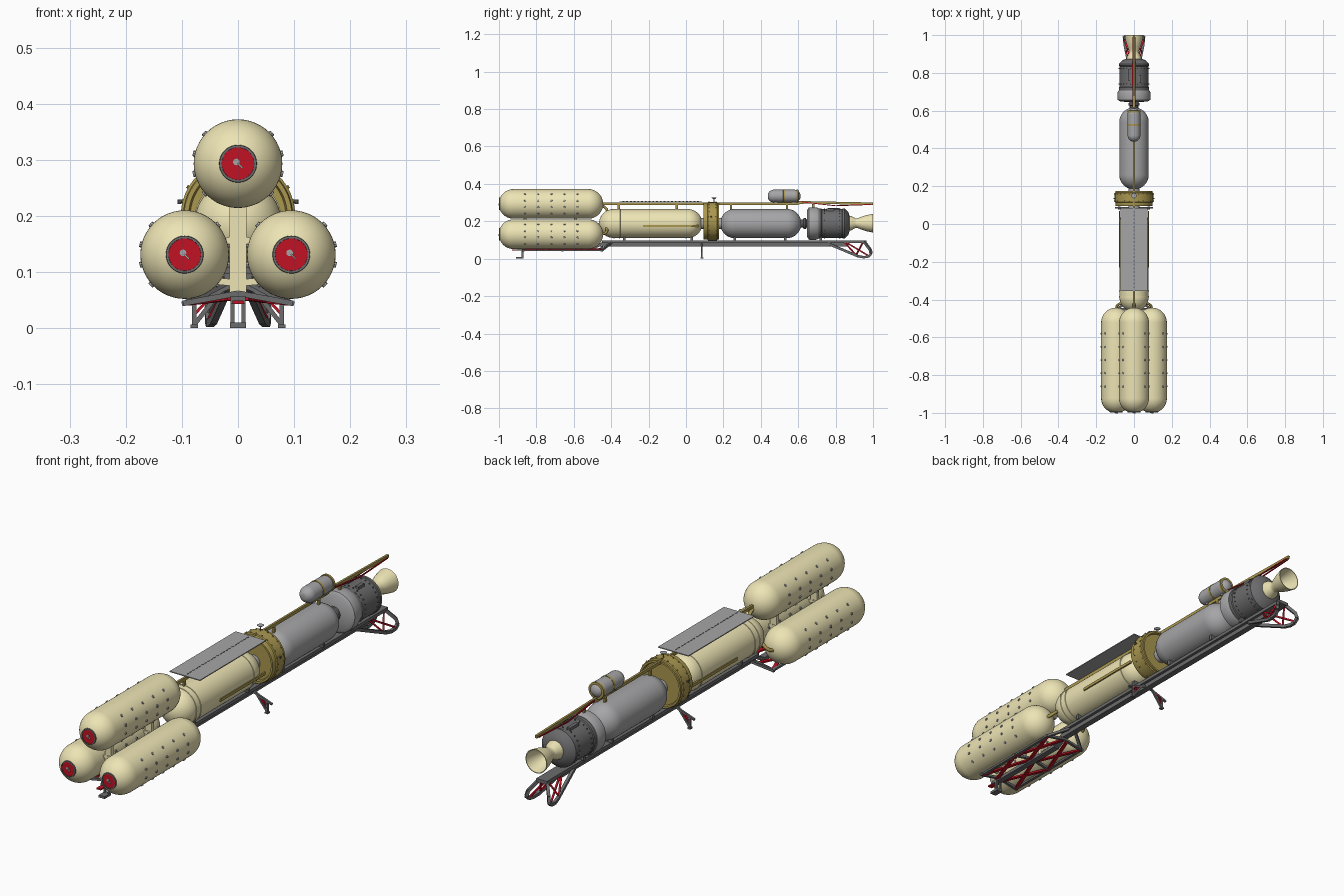
import bpy, bmesh
from math import sin, cos, pi, radians, sqrt
from mathutils import Vector, Matrix

if "Cube" in bpy.data.objects:
    bpy.data.objects.remove(bpy.data.objects["Cube"])

def material(name, col):
    m = bpy.data.materials.new(name)
    m.diffuse_color = (*col, 1)
    m.use_nodes = True
    m.node_tree.nodes["Principled BSDF"].inputs["Base Color"].default_value = m.diffuse_color
    return m

CREAM = material("cream", (.85, .78, .46))
OLIVE = material("olive", (.40, .31, .08))
RED = material("red", (.54, .006, .018))
SILVER = material("silver", (.38, .38, .39))
DARK = material("dark_grey", (.15, .15, .155))

def finish(name, bm, mat):
    bmesh.ops.remove_doubles(bm, verts=bm.verts, dist=1e-5)
    bmesh.ops.recalc_face_normals(bm, faces=bm.faces)
    me = bpy.data.meshes.new(name)
    bm.to_mesh(me)
    bm.free()
    ob = bpy.data.objects.new(name, me)
    bpy.context.collection.objects.link(ob)
    me.materials.append(mat)
    bpy.context.view_layer.objects.active = ob
    ob.select_set(True)
    bpy.ops.object.shade_smooth_by_angle(angle=radians(32))
    ob.select_set(False)
    return ob

def lathe(name, prof, x, z, mat, n=48):
    """Revolve (radius, y) pairs about a line parallel to y."""
    bm = bmesh.new()
    rings = [[bm.verts.new((x + r * cos(2 * pi * i / n), y, z + r * sin(2 * pi * i / n)))
              for i in range(n)] for r, y in prof]
    for a, b in zip(rings, rings[1:]):
        for i in range(n):
            j = (i + 1) % n
            bm.faces.new((a[i], a[j], b[j], b[i]))
    return finish(name, bm, mat)

def bars(name, segs, w, h, mat, sides=0):
    """Box bars (or round rods when sides is set) between pairs of points."""
    bm = bmesh.new()
    for a, b in segs:
        a, b = Vector(a), Vector(b)
        d = b - a
        if sides:
            M = Matrix.Translation((a + b) / 2) @ d.to_track_quat('Z', 'Y').to_matrix().to_4x4()
            bmesh.ops.create_cone(bm, cap_ends=True, segments=sides, radius1=w, radius2=h,
                                  depth=d.length, matrix=M)
        else:
            M = (Matrix.Translation((a + b) / 2) @ d.to_track_quat('Y', 'Z').to_matrix().to_4x4()
                 @ Matrix.Diagonal((w, d.length, h, 1)))
            bmesh.ops.create_cube(bm, size=1, matrix=M)
    bmesh.ops.recalc_face_normals(bm, faces=bm.faces)
    return finish(name, bm, mat)

def pipe(name, pts, r, mat):
    cu = bpy.data.curves.new(name, 'CURVE')
    cu.dimensions = '3D'
    cu.bevel_depth, cu.bevel_resolution, cu.use_fill_caps = r, 2, True
    sp = cu.splines.new('BEZIER')
    sp.bezier_points.add(len(pts) - 1)
    for p, co in zip(sp.bezier_points, pts):
        p.co = co
        p.handle_left_type = p.handle_right_type = 'AUTO'
    cu.materials.append(mat)
    ob = bpy.data.objects.new(name, cu)
    bpy.context.collection.objects.link(ob)

def mirror(segs):
    flip = lambda p: (-p[0], p[1], p[2])
    return segs + [(flip(a), flip(b)) for a, b in segs]

def chain(pts):
    return list(zip(pts, pts[1:]))

def capsule(r, y0, y1, cut=0.0, e=1.0):
    """Capsule profile; cut leaves a flat front disc of that radius, e squashes the domes."""
    off = sqrt(r * r - cut * cut) * e
    c0, c1 = y0 + off, y1 - r * e
    p = [(0, y0)] if cut else []
    for i in range(15):
        t = i / 14 * pi / 2
        if r * sin(t) >= cut:
            p.append((r * sin(t), c0 - r * e * cos(t)))
    if cut:
        p.insert(1, (cut, y0))
    return p + [(r * cos(i / 14 * pi / 2), c1 + r * e * sin(i / 14 * pi / 2)) for i in range(15)]

# Three front tanks with red end caps and rows of studs
for k, (x, z) in {"top": (0, .293), "left": (-.095, .131), "right": (.095, .131)}.items():
    lathe(k + "_front_tank", capsule(.079, -.994, -.443, .033), x, z, CREAM)
    lathe(k + "_cap_rim", [(.028, -.992), (.029, -.999), (.033, -.999), (.034, -.99)], x, z, DARK)
    lathe(k + "_red_cap", [(0, -.9975), (.03, -.9975), (.03, -.99)], x, z, RED)
    bars(k + "_cap_fitting", [((x + .008, -.9985, z - .008), (x - .001, -.9985, z + .001))], .010, .003, SILVER)
    bars(k + "_cap_valve", [((x - .003, -1, z + .003), (x - .003, -.996, z + .003))], .006, .006, SILVER, 12)
    studs = []
    for a in (-42, -13, 13, 42, 138, 167, 193, 222):
        c, s = cos(radians(a)), sin(radians(a))
        for y in (-.86, -.79, -.72, -.65, -.58):
            studs.append(((x + .077 * c, y, z + .077 * s), (x + .0825 * c, y, z + .0825 * s)))
    bars(k + "_studs", studs, .006, .005, SILVER, 8)

# Posts and arms carrying the front tanks
posts, arms = [], []
for y in (-.86, -.59):
    posts.append(((0, y, .05), (0, y, .225)))
    arms += mirror([((0, y, .08), (.05, y, .085)), ((0, y, .16), (.04, y, .15))])
bars("tank_posts", posts, .03, .016, CREAM)
bars("tank_arms", arms, .02, .012, CREAM)
for s in (-1, 1):
    pipe("feed_pipe", [(s * .095, -.45, .131), (s * .085, -.428, .14), (s * .055, -.425, .165), (s * .03, -.44, .18)], .007, OLIVE)
pipe("top_feed_pipe", [(0, -.45, .285), (0, -.425, .265), (0, -.42, .235)], .007, OLIVE)

# Main cream tank with bands and side conduit
ZC = .188
lathe("main_tank", capsule(.077, -.465, .087), 0, ZC, CREAM)
for y in (-.385, -.355, .0):
    lathe("main_tank_band", [(.076, y - .004), (.079, y - .003), (.079, y + .003), (.076, y + .004)], 0, ZC, CREAM)
bars("side_conduits", mirror([((.077, -.23, .175), (.077, .07, .175))]), .007, .012, OLIVE)

# Ring bulkhead between the tanks
lathe("ring_bulkhead", [(0, .105), (.085, .105), (.088, .094), (.096, .094), (.098, .1), (.098, .114), (.102, .117),
      (.102, .165), (.098, .168), (.098, .176), (.09, .176), (.087, .166), (0, .166)], 0, .2, OLIVE, 64)
lathe("tank_joint", [(.03, .08), (.03, .2)], 0, ZC, SILVER)
bars("ring_studs", [((.101 * cos(t), y, .2 + .101 * sin(t)), (.105 * cos(t), y, .2 + .105 * sin(t)))
     for t in [i * pi / 12 for i in range(-3, 16)] for y in (.122, .16)], .003, .003, OLIVE, 6)
bars("ring_knobs", mirror([((.098, .135, .225), (.107, .135, .225)), ((.105, .135, .221), (.105, .135, .229))]), .003, .003, DARK, 8)
bars("antenna_mast", [((0, .15, .29), (0, .15, .322))], .002, .002, SILVER, 8)
bars("antenna_dish", [((0, .15, .32), (0, .15, .326))], .006, .014, SILVER, 20)

# Grey tank
lathe("rear_tank", capsule(.078, .183, .617), 0, ZC, SILVER)

# Engine: neck, flange, body and nozzle
lathe("engine_neck", [(.02, .6), (.022, .625), (.03, .63), (.03, .64), (.022, .645), (.022, .67)], 0, ZC, DARK)
lathe("engine_flange", [(0, .645), (.072, .648), (.086, .657), (.087, .663), (.087, .695), (.082, .708), (0, .708)], 0, ZC, SILVER, 64)
lathe("engine_body", [(.08, .70), (.08, .722), (.077, .726), (.077, .835), (.08, .838), (.08, .848), (.06, .868), (.035, .876), (0, .876)],
      0, ZC, DARK, 64)
bars("engine_bolts", [((.076 * cos(t), y, ZC + .076 * sin(t)), (.081 * cos(t), y, ZC + .081 * sin(t)))
     for t in [i * pi / 12 for i in range(24)] for y in (.74, .822)], .003, .003, DARK, 6)
bars("engine_boxes", [((-.025, .76, .264), (-.025, .82, .264)), ((.03, .75, .262), (.03, .79, .262))], .015, .012, DARK)
lathe("nozzle", [(.0, .868), (.04, .868), (.038, .885), (.026, .905), (.025, .915), (.033, .935), (.043, .965), (.049, .995),
      (.05, 1.0), (.047, 1.0), (.04, .965), (.03, .935), (.02, .912), (0, .905)], 0, ZC + .002, CREAM)

# Top boom, with small tank and red braces at the rear
bars("top_boom", [((0, -.46, .294), (0, .6, .294)), ((0, .6, .302), (0, 1, .294)), ((0, .58, .294), (0, .64, .302))], .009, .013, OLIVE)
bars("boom_struts", [((0, y, .26), (0, y, .292)) for y in (-.36, -.05, .24, .54, .68)], .008, .012, OLIVE)
bars("boom_red_brace", mirror([((.006, .62, .303), (.008, .8, .283)), ((.008, .8, .283), (.005, .99, .290))]), .004, .005, RED)
lathe("small_tank", capsule(.034, .438, .613, .012), 0, .335, SILVER, 36)
for y in (.525, .595):
    lathe("small_tank_band", [(.02, y - .006), (.0355, y - .005), (.0355, y + .005), (.02, y + .006)], 0, .335, OLIVE, 36)
bars("small_tank_stand", [((0, y, .294), (0, y, .312)) for y in (.48, .575)], .02, .012, SILVER)

# Flat panel over the main tank with a dotted hinge line
bars("flat_panel", [((0, -.355, .304), (0, .085, .304))], .142, .004, SILVER)
bars("panel_hinges", [((0, -.34 + i * .02, .3065), (0, -.33 + i * .02, .3065)) for i in range(21)], .003, .002, DARK)

# Keel and tank saddles
bars("keel", [((0, -.45, .091), (0, .965, .091))], .05, .014, DARK)
bars("keel_web", [((0, -.45, .076), (0, .87, .076))], .026, .02, DARK)
bars("keel_nose", [((0, -.44, .085), (0, -.5, .053)), ((0, -.5, .05), (0, -.9, .05))], .026, .014, DARK)
bars("tank_saddles", [((-.03, y, .106), (.03, y, .106)) for y in (-.33, .03, .26, .53, .72)], .014, .022, DARK)

# Truss below the front tanks
ys = (-.87, -.66, -.45)
bars("truss_cross_bars", mirror([((0, y, .062), (.098, y, .044)) for y in ys]), .012, .01, DARK)
bars("truss_side_rails", mirror([((.09, -.87, .045), (.09, -.45, .045))]), .012, .008, DARK)
red = []
for a, b in chain(ys):
    red += [((.012, a, .053), (.09, b, .044)), ((.09, a, .044), (.012, b, .053))]
bars("truss_red_braces", mirror(red), .014, .007, RED)
bars("truss_rear_ties", mirror([((.09, -.45, .045), (.015, -.40, .085))]), .012, .01, DARK)

# Front centre skid
bars("front_skid", mirror([((.01, -.875, .05), (.01, -.875, .003))]), .007, .01, DARK)
bars("front_skid_foot", [((0, -.91, .005), (0, -.868, .005))], .028, .01, DARK)
bars("front_skid_brace", [((0, -.93, .046), (0, -.87, .046))], .02, .006, RED)

# Mid legs
bars("mid_legs", mirror([((.01, .085, .075), (.1, .085, .043)), ((.078, .085, .05), (.078, .085, .002)),
     ((.02, .085, .08), (.078, .085, .006))]), .008, .008, DARK)
bars("mid_leg_braces", mirror([((.045, .085, .06), (.077, .085, .025)), ((.05, .085, .045), (.078, .085, .046))]), .006, .005, RED)
bars("mid_leg_feet", mirror([((.078, .077, .003), (.078, .093, .003))]), .014, .006, DARK)

# Splayed rear skids
skid = [(.014, .76, .08), (.044, .92, .013), (.05, .95, .008), (.052, .975, .011), (.053, .99, .026),
        (.048, .985, .048), (.02, .955, .088)]
bars("rear_skids", mirror(chain(skid)), .012, .013, DARK)
bars("rear_skid_braces", mirror([((.014, .85, .085), (.042, .91, .018)), ((.014, .86, .085), (.05, .975, .016)),
     ((.042, .91, .02), (.02, .945, .085))]), .007, .007, RED)
